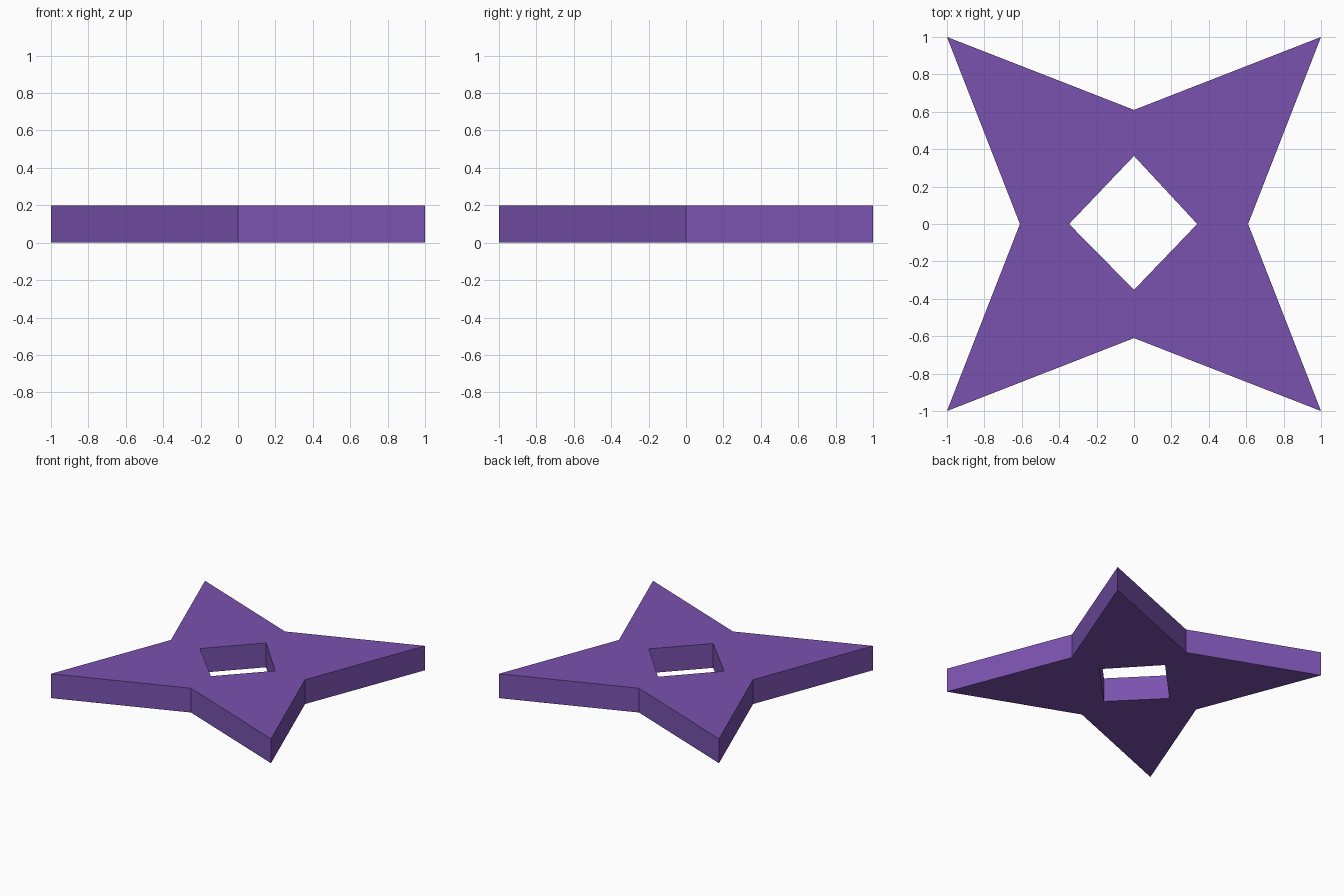
import bpy, bmesh

if "Cube" in bpy.data.objects:
    bpy.data.objects.remove(bpy.data.objects["Cube"])

HEIGHT = 0.2
NOTCH = 0.61

purple = bpy.data.materials.new("purple")
purple.diffuse_color = (0.195, 0.085, 0.43, 1.0)
purple.use_nodes = True
purple.node_tree.nodes["Principled BSDF"].inputs["Base Color"].default_value = purple.diffuse_color

# Four-pointed star outline and the diamond opening, both with eight steps round
star = [(NOTCH, 0), (1, 1), (0, NOTCH), (-1, 1), (-NOTCH, 0), (-1, -1), (0, -NOTCH), (1, -1)]
hole = [(0.338, 0), (0, 0.364), (-0.347, 0), (0, -0.352)]

bm = bmesh.new()


def ring(points, z):
    return [bm.verts.new((x, y, z)) for x, y in points]


def walls(low, high, flip=False):
    n = len(low)
    for i in range(n):
        j = (i + 1) % n
        face = [low[i], low[j], high[j], high[i]]
        bm.faces.new(face[::-1] if flip else face)


outer = [ring(star, z) for z in (0, HEIGHT)]
inner = [ring(hole, z) for z in (0, HEIGHT)]
walls(*outer)
walls(*inner, flip=True)

# Top and bottom: each quarter runs notch, tip, notch, then back along the hole
for level in (0, 1):
    o, h = outer[level], inner[level]
    for q in range(4):
        a, tip, b = o[2 * q], o[2 * q + 1], o[(2 * q + 2) % 8]
        face = [a, tip, b, h[(q + 1) % 4], h[q]]
        bm.faces.new(face if level else face[::-1])

mesh = bpy.data.meshes.new("star_plate")
bm.to_mesh(mesh)
bm.free()
mesh.materials.append(purple)
plate = bpy.data.objects.new("star_plate", mesh)
bpy.context.collection.objects.link(plate)
